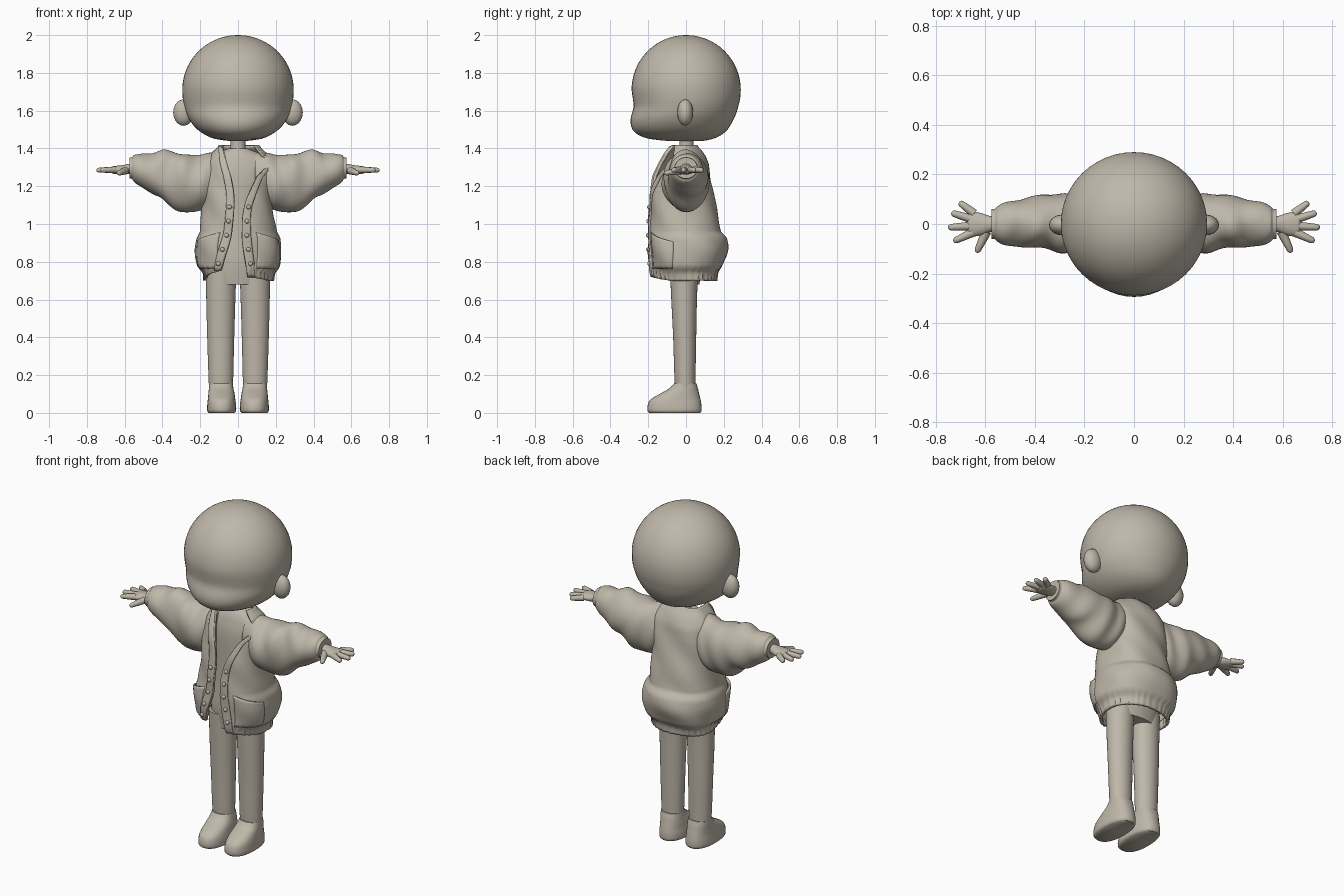
import bpy, bmesh, math
from math import sin, cos, pi
from mathutils import Vector

if "Cube" in bpy.data.objects:
    bpy.data.objects.remove(bpy.data.objects["Cube"])

clay = bpy.data.materials.new("warm grey clay")
clay.diffuse_color = (0.52, 0.475, 0.40, 1)
clay.use_nodes = True
clay.node_tree.nodes["Principled BSDF"].inputs["Base Color"].default_value = clay.diffuse_color


def finish(name, verts, faces, angle=50):
    me = bpy.data.meshes.new(name)
    me.from_pydata([tuple(v) for v in verts], [], faces)
    bm = bmesh.new()
    bm.from_mesh(me)
    bmesh.ops.recalc_face_normals(bm, faces=bm.faces)
    bm.to_mesh(me)
    bm.free()
    ob = bpy.data.objects.new(name, me)
    bpy.context.collection.objects.link(ob)
    me.materials.append(clay)
    bpy.ops.object.select_all(action='DESELECT')
    ob.select_set(True)
    bpy.context.view_layer.objects.active = ob
    bpy.ops.object.shade_smooth_by_angle(angle=math.radians(angle))
    return ob


def spline(rows, t):
    """Smooth interpolation through table rows, t from 0 to len-1."""
    i = min(int(t), len(rows) - 2)
    f = t - i
    a, b, c, d = (rows[max(0, min(len(rows) - 1, i + k))] for k in (-1, 0, 1, 2))
    return [q + 0.5 * f * (r - p + f * (2 * p - 5 * q + 4 * r - s + f * (3 * (q - r) + s - p)))
            for p, q, r, s in zip(a, b, c, d)]


def loft(name, rows, axis='z', n=32, steps=4, k=1.0, fold=None, side=1):
    """Rows: (position, min u, max u, min v, max v) of rounded cross-sections."""
    verts, faces = [], []
    count = (len(rows) - 1) * steps + 1
    for j in range(count):
        p, u0, u1, v0, v1 = spline(rows, j / steps)
        for i in range(n):
            a = 2 * pi * i / n
            f = 1 + (fold(p, a) if fold else 0)
            cu = math.copysign(abs(cos(a)) ** k, cos(a)) * f
            cv = math.copysign(abs(sin(a)) ** k, sin(a)) * f
            u, v = (u0 + u1) / 2 + (u1 - u0) / 2 * cu, (v0 + v1) / 2 + (v1 - v0) / 2 * cv
            verts.append((u * side, v, p) if axis == 'z' else (p * side, u, v))
    for j in range(count - 1):
        for i in range(n):
            m = (i + 1) % n
            faces.append((j * n + i, j * n + m, j * n + n + m, j * n + n + i))
    faces += [tuple(range(n)), tuple(range((count - 1) * n, count * n))]
    return finish(name, verts, faces)


def ball(name, loc, size):
    rows = [(loc[2] + size[2] * sin(t), loc[0] - size[0] * cos(t), loc[0] + size[0] * cos(t),
             loc[1] - size[1] * cos(t), loc[1] + size[1] * cos(t))
            for t in [(-0.495 + 0.099 * i) * pi for i in range(11)]]
    return loft(name, rows, n=20, steps=1)


def limb(name, a, b, r0, r1):
    """Round-ended tapered rod for fingers."""
    a, b = Vector(a), Vector(b)
    d = (b - a).normalized()
    s = d.cross(Vector((0, 0, 1))).normalized()
    w = s.cross(d)
    n, verts, faces = 10, [], []
    rings = [(0, r0), (0.5, (r0 + r1) / 2), (0.88, r1), (0.96, r1 * 0.75), (1, r1 * 0.25)]
    for t, r in rings:
        verts += [a.lerp(b, t) + s * r * cos(2 * pi * i / n) + w * r * sin(2 * pi * i / n) for i in range(n)]
    for j in range(len(rings) - 1):
        faces += [(j * n + i, j * n + (i + 1) % n, j * n + n + (i + 1) % n, j * n + n + i) for i in range(n)]
    faces += [tuple(range(n)), tuple(range(len(verts) - n, len(verts)))]
    return finish(name, verts, faces, 60)


# Head: fuller lower face, dented brow line, round crown
head = [(z, -r, r, f, b) for z, f, b, r in [
    (1.44, -.10, .09, .05), (1.45, -.19, .14, .12), (1.47, -.25, .185, .17), (1.50, -.283, .22, .215),
    (1.54, -.294, .245, .25), (1.58, -.288, .264, .272), (1.62, -.277, .276, .284), (1.66, -.281, .286, .292)]]
for i in range(13):
    t = pi / 2 * i / 12.1
    head.append((1.71 + .29 * sin(t), -.295 * cos(t), .295 * cos(t), -.288 * cos(t), .29 * cos(t)))
loft("head", head, n=48, steps=2)

# Neck and torso
loft("neck", [(1.34, -.06, .06, -.05, .05), (1.40, -.04, .04, -.035, .04), (1.50, -.04, .04, -.035, .04)], n=20)
loft("torso", [(.68, -.15, .15, -.08, .07), (.80, -.165, .165, -.095, .09), (.95, -.14, .14, -.09, .08),
               (1.10, -.14, .14, -.09, .08), (1.25, -.165, .165, -.09, .085), (1.33, -.165, .165, -.075, .08),
               (1.37, -.12, .12, -.06, .065), (1.40, -.05, .05, -.04, .05)])

# Jacket rings: height, half width, front, back, opening left x, opening right x
COAT = [(.70, .178, -.165, .158, -.10, .05), (.745, .185, -.178, .165, -.09, .045),
        (.78, .212, -.184, .188, -.078, .04), (.86, .222, -.19, .212, -.055, .028),
        (.925, .214, -.19, .204, -.038, .02), (.955, .198, -.188, .176, -.032, .02),
        (1.05, .184, -.185, .162, -.022, .025), (1.15, .178, -.178, .142, -.02, .05),
        (1.25, .178, -.16, .126, -.035, .10), (1.32, .172, -.132, .112, -.055, .155),
        (1.37, .14, -.11, .088, -.068, .125), (1.415, .10, -.09, .055, -.078, .09)]
K = 0.85


def coat_row(z):
    i = max(0, min(len(COAT) - 2, sum(r[0] <= z for r in COAT) - 1))
    f = (z - COAT[i][0]) / (COAT[i + 1][0] - COAT[i][0])
    return spline(COAT, i + max(0, min(1, f)))


def coat_angle(z, x):
    q = max(-.97, min(.97, x / coat_row(z)[1]))
    return math.copysign(math.asin(abs(q) ** (1 / K)), q)


def coat_point(a, z, off=0):
    """Jacket surface; angle 0 faces the front."""
    _, rx, f, b, _, _ = coat_row(z)
    w = .006 * sin(4 * a + 19 * z) * sin(9 * z + a)
    if z < .77:
        w += .003 * sin(34 * a)
    w += off
    s, c = sin(a), cos(a)
    return (math.copysign(abs(s) ** K, s) * (rx + w),
            (f + b) / 2 - math.copysign(abs(c) ** K, c) * ((b - f) / 2 + w), z)


def coat_patch(name, z0, z1, lo, hi, off, thick, nu, nv):
    """Patch of jacket between two angle functions of height."""
    verts, faces = [], []
    for j in range(nv + 1):
        for i in range(nu + 1):
            u, v = i / nu, j / nv
            z = z0(u) + (z1(u) - z0(u)) * v
            verts.append(coat_point(lo(z) + (hi(z) - lo(z)) * u, z, off(u, v)))
    for j in range(nv):
        for i in range(nu):
            k = j * (nu + 1) + i
            faces.append((k, k + 1, k + nu + 2, k + nu + 1))
    ob = finish(name, verts, faces)
    mod = ob.modifiers.new("thickness", 'SOLIDIFY')
    mod.thickness, mod.offset = thick, 0
    return ob


right_edge = lambda z: coat_angle(z, coat_row(z)[5])
left_edge = lambda z: coat_angle(z, coat_row(z)[4])
coat_patch("jacket", lambda u: .70 + .055 * max(0, 5 * u - 4) + .02 * max(0, 1 - 6 * u), lambda u: 1.415,
           right_edge, lambda z: 2 * pi + left_edge(z), lambda u, v: 0, .014, 96, 64)

# Front button bands
coat_patch("left_button_band", lambda u: .755, lambda u: 1.41, lambda z: left_edge(z) - .2, left_edge,
           lambda u, v: .009, .012, 4, 40)
coat_patch("right_button_band", lambda u: .722, lambda u: 1.36, right_edge, lambda z: right_edge(z) + .2,
           lambda u, v: .009, .012, 4, 40)

# Pockets with a bulging, slanted mouth, and buttons
for s, label in ((-1, "left"), (1, "right")):
    coat_patch(label + "_pocket", lambda u: .765, lambda u: .955 - .05 * (u if s > 0 else 1 - u),
               lambda z: .42 if s > 0 else -1.25, lambda z: 1.25 if s > 0 else -.42,
               lambda u, v: .004 + .014 * sin(pi * u) * (.35 + .65 * v), .010, 16, 12)
    for i in range(5):
        z = .79 + .075 * i
        a = right_edge(z) + .1 if s > 0 else left_edge(z) - .1
        ball(f"{label}_button_{i + 1}", coat_point(a, z, .017), (.012, .009, .012))


# Sleeve folds sweep diagonally and die out at the cuff
def folds(x, a):
    k = max(0, min(1, (.55 - x) / .1)) * max(0, min(1, (x - .1) / .1))
    return k * (.055 * sin(48 * x + 2.2 * sin(a + .6)) * (.6 + .4 * sin(2 * a + 9 * x)) + .035 * sin(3 * a + 22 * x))


SLEEVE = [(.09, -.09, .07, 1.14, 1.375), (.15, -.115, .10, 1.09, 1.375), (.21, -.12, .115, 1.07, 1.365),
          (.28, -.118, .12, 1.065, 1.372), (.34, -.105, .118, 1.085, 1.385), (.40, -.098, .11, 1.125, 1.385),
          (.46, -.09, .10, 1.165, 1.375), (.52, -.085, .088, 1.20, 1.37), (.55, -.072, .072, 1.222, 1.365),
          (.56, -.062, .062, 1.238, 1.355), (.575, -.06, .06, 1.24, 1.352)]
HAND = [(.54, -.03, .03, 1.268, 1.322), (.58, -.032, .032, 1.265, 1.318), (.61, -.044, .042, 1.262, 1.312),
        (.645, -.05, .05, 1.264, 1.308), (.665, -.046, .05, 1.268, 1.304), (.672, -.03, .035, 1.276, 1.296)]
FINGERS = [("little", (.645, .042), (.705, .088)), ("ring", (.655, .02), (.737, .045)),
           ("middle", (.655, -.008), (.75, -.014)), ("index", (.65, -.034), (.728, -.07))]
for s, label in ((-1, "left"), (1, "right")):
    loft(label + "_sleeve", SLEEVE, axis='x', n=40, steps=6, fold=folds, side=s)
    loft(label + "_hand", HAND, axis='x', n=20, side=s)
    for name, a, b in FINGERS:
        limb(f"{label}_{name}_finger", (a[0] * s, a[1], 1.287), (b[0] * s, b[1], 1.285), .018, .013)
    limb(label + "_thumb", (.595 * s, -.03, 1.282), (.635 * s, -.115, 1.268), .02, .013)
    # Ear with a flattened inner disc
    ball(label + "_ear", (.288 * s, -.004, 1.59), (.055, .042, .07))
    # Leg and shoe
    loft(label + "_leg", [(.09, .03, .15, -.05, .05), (.16, .026, .155, -.06, .05), (.4, .02, .163, -.068, .054),
                          (.6, .014, .168, -.078, .058), (.76, .008, .17, -.085, .065)], side=s)
    loft(label + "_shoe", [(0, .018, .155, -.195, .075), (.012, .010, .163, -.204, .082),
                           (.04, .010, .163, -.203, .082), (.07, .014, .16, -.188, .077),
                           (.10, .018, .157, -.14, .07), (.13, .024, .154, -.088, .063),
                           (.155, .028, .152, -.064, .055)], side=s, k=.85)
